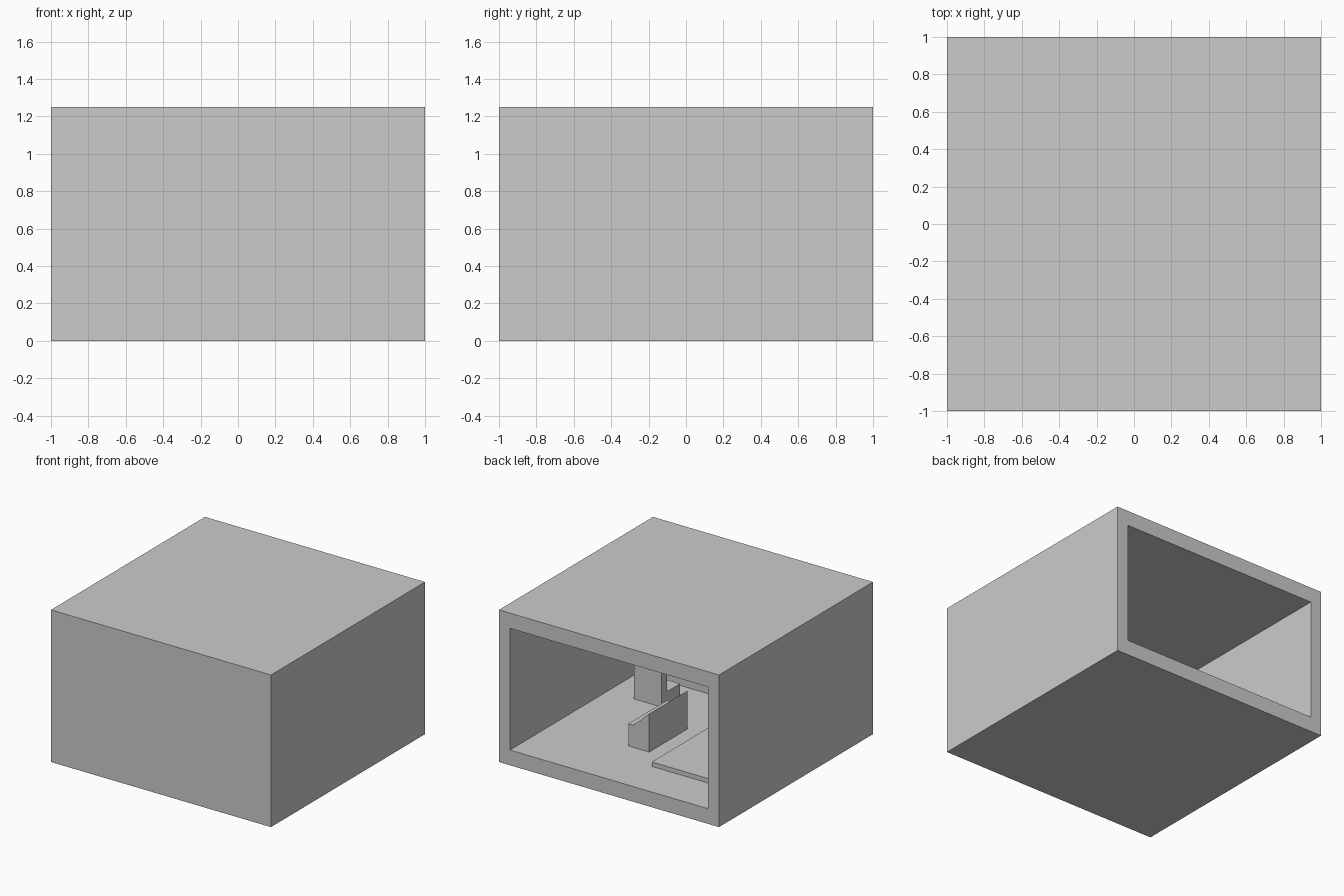
import bpy

if "Cube" in bpy.data.objects:
    bpy.data.objects.remove(bpy.data.objects["Cube"])


def box(name, x0, x1, y0, y1, z0, z1):
    bpy.ops.mesh.primitive_cube_add(size=1, location=((x0 + x1) / 2, (y0 + y1) / 2, (z0 + z1) / 2))
    ob = bpy.context.object
    ob.name = name
    ob.scale = (x1 - x0, y1 - y0, z1 - z0)
    bpy.ops.object.transform_apply(location=False, rotation=False, scale=True)
    return ob


def prism(name, profile, origin, along, a0, a1):
    """Extrude a 2D profile (horizontal, z) along the x or y axis."""
    n = len(profile)
    verts = []
    for a in (a0, a1):
        for h, z in profile:
            verts.append((a, h, z) if along == "x" else (h, a, z))
    faces = [tuple(range(n)), tuple(reversed(range(n, 2 * n)))]
    faces += [(i, i + n, (i + 1) % n + n, (i + 1) % n) for i in range(n)]
    me = bpy.data.meshes.new(name)
    me.from_pydata(verts, [], faces)
    ob = bpy.data.objects.new(name, me)
    ob.location = origin
    bpy.context.collection.objects.link(ob)
    # consistent outward normals
    import bmesh
    bm = bmesh.new()
    bm.from_mesh(me)
    bmesh.ops.recalc_face_normals(bm, faces=bm.faces)
    bm.to_mesh(me)
    bm.free()
    return ob


FLOOR = 0.125

# room shell, open at the back
room = box("room_shell", -1, 1, -1, 1, 0, 1.25)
cutter = box("room_cutter", -0.9, 0.9, -0.9, 1.1, FLOOR, 1.125)
mod = room.modifiers.new("hollow", "BOOLEAN")
mod.operation = "DIFFERENCE"
mod.solver = "EXACT"
mod.object = cutter
bpy.context.view_layer.objects.active = room
bpy.ops.object.modifier_apply(modifier=mod.name)
bpy.data.objects.remove(cutter, do_unlink=True)

# low platform on the floor
box("floor_platform", -0.9, -0.13, -0.63, 0.63, FLOOR, FLOOR + 0.037)

# bench with sloped back
prism("sloped_bench",
      [(0.0, 0.0), (0.19, 0.0), (0.19, 0.182), (0.145, 0.182), (0.0, 0.315)],
      (0.03, 0, FLOOR), "y", -0.065, 0.435)

# chair with a tall back, facing the front wall
prism("chair",
      [(-0.51, 0.0), (-0.268, 0.0), (-0.268, 0.36), (-0.34, 0.36), (-0.34, 0.1), (-0.51, 0.1)],
      (0, 0, FLOOR), "x", 0.41, 0.66)

# counter along the front wall
box("counter", -0.1, 0.9, -0.9, -0.66, FLOOR, FLOOR + 0.25)
